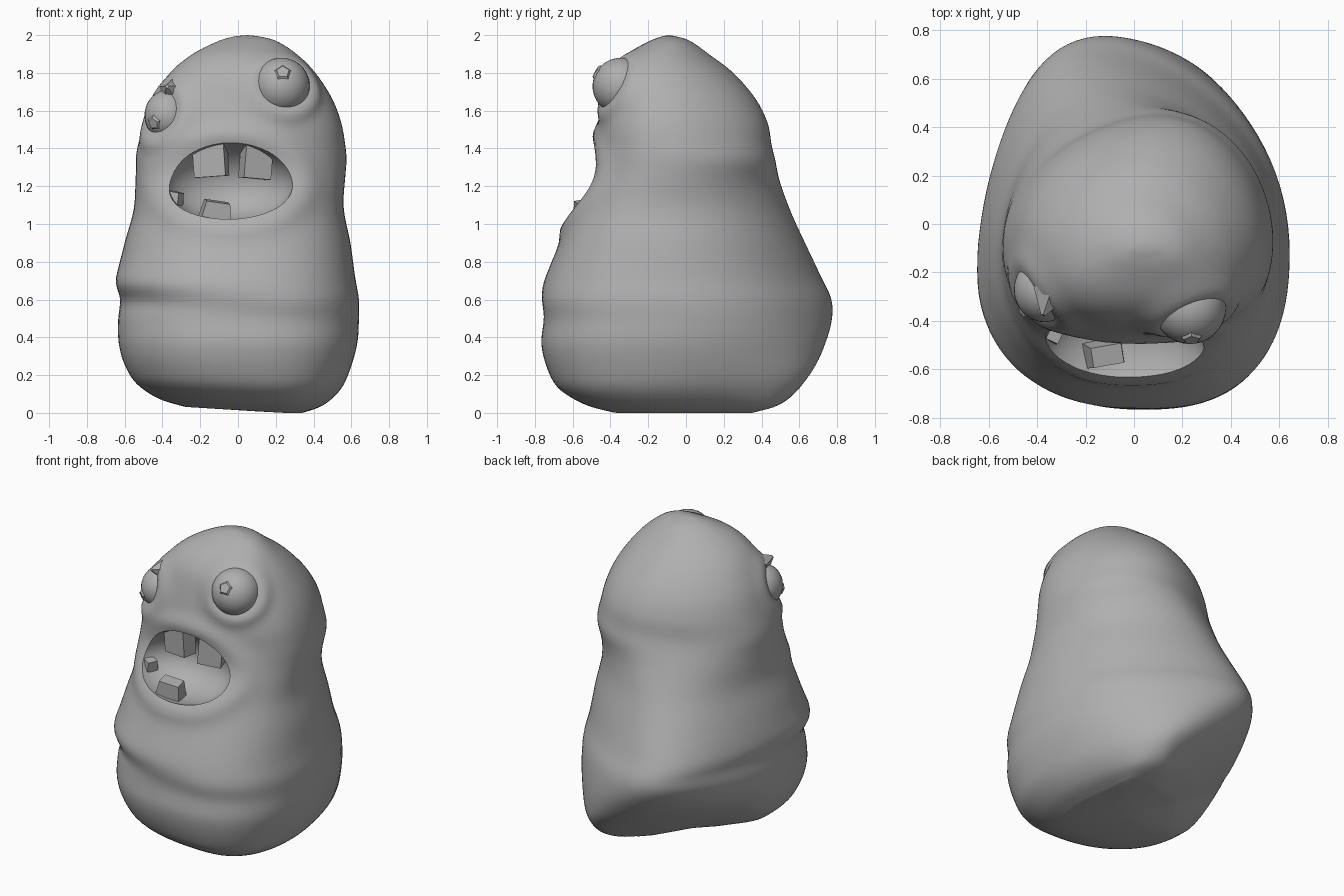
import bpy, bmesh, math
from mathutils import Vector, Euler

if "Cube" in bpy.data.objects:
    bpy.data.objects.remove(bpy.data.objects["Cube"])

grey = bpy.data.materials.new("clay grey")
grey.diffuse_color = (0.43, 0.43, 0.43, 1)
grey.use_nodes = True
grey.node_tree.nodes["Principled BSDF"].inputs["Base Color"].default_value = grey.diffuse_color

# Body rings: height, left x, right x, front y, back y, sideways lean of the back
RINGS = [
    (0.00, -0.28, 0.34, -0.40, 0.35, 0.20),
    (0.04, -0.42, 0.45, -0.54, 0.49, 0.20),
    (0.12, -0.53, 0.54, -0.67, 0.60, 0.16),
    (0.22, -0.59, 0.59, -0.73, 0.69, 0.09),
    (0.36, -0.63, 0.63, -0.765, 0.75, -0.02),
    (0.49, -0.635, 0.64, -0.755, 0.775, -0.11),
    (0.60, -0.63, 0.64, -0.765, 0.765, -0.15),
    (0.72, -0.64, 0.62, -0.74, 0.715, -0.15),
    (0.90, -0.60, 0.595, -0.67, 0.63, -0.11),
    (1.08, -0.55, 0.56, -0.595, 0.545, -0.06),
    (1.25, -0.535, 0.565, -0.505, 0.475, 0.01),
    (1.38, -0.535, 0.565, -0.475, 0.44, 0.06),
    (1.52, -0.50, 0.55, -0.465, 0.435, 0.07),
    (1.66, -0.45, 0.50, -0.435, 0.37, 0.05),
    (1.80, -0.36, 0.41, -0.39, 0.25, 0.02),
    (1.90, -0.24, 0.31, -0.31, 0.12, 0.0),
    (1.97, -0.10, 0.20, -0.19, 0.02, 0.0),
    (1.995, -0.01, 0.10, -0.12, -0.06, 0.0),
]
SEGS, STEPS = 96, 5
MOUTH = Vector((-0.045, -0.55, 1.225))
MOUTH_R = (0.34, 0.27, 0.215)
EYE_R = Vector((0.23, -0.345, 1.73))
EYE_L = Vector((-0.37, -0.27, 1.575))


def spline(a, b, c, d, t):
    return 0.5 * (2 * b + (c - a) * t + (2 * a - 5 * b + 4 * c - d) * t * t
                  + (3 * b - a - 3 * c + d) * t ** 3)


def bump(d, width):
    return math.exp(-(d / width) ** 2)


def finish(obj, angle=None):
    obj.data.materials.clear()
    obj.data.materials.append(grey)
    if angle:
        bpy.ops.object.select_all(action='DESELECT')
        obj.select_set(True)
        bpy.context.view_layer.objects.active = obj
        bpy.ops.object.shade_smooth_by_angle(angle=math.radians(angle))
    return obj


def to_object(bm, name):
    bmesh.ops.recalc_face_normals(bm, faces=bm.faces[:])
    me = bpy.data.meshes.new(name)
    bm.to_mesh(me)
    bm.free()
    obj = bpy.data.objects.new(name, me)
    bpy.context.collection.objects.link(obj)
    return obj


def sculpt(p):
    """Lips, eye rims, belly fold, nape bulge and tilted underside."""
    out = Vector((p.x, p.y + 0.05, 0)).normalized()
    front = min(1, max(0, -p.y / 0.3))
    r = math.hypot((p.x - MOUTH.x) / MOUTH_R[0], (p.z - MOUTH.z) / MOUTH_R[2])
    push = 0.025 * bump(r - 1.15, 0.27)
    for eye in (EYE_R, EYE_L):
        push += 0.03 * bump((p - eye).length - 0.165, 0.05)
    left = min(1, max(0, (0.25 - p.x) / 0.7))
    push -= 0.02 * left * bump(p.z - 0.56 + 0.04 * p.x, 0.06)
    push += 0.012 * left * bump(p.z - 0.69, 0.07)
    push *= front
    # head overhangs the back on the right, slopes smoothly on the left
    right_back = max(0, out.dot(Vector((0.66, 0.75, 0)))) ** 3
    left_back = max(0, out.dot(Vector((-0.6, 0.8, 0)))) ** 2
    push += 0.035 * right_back * bump(p.z - 1.35, 0.10)
    push += 0.015 * left_back * bump(p.z - 1.24, 0.15)
    q = p + out * push
    # underside rises to the left, most at the back
    q.z += 0.06 * max(0, 0.25 - p.x) * max(0, 1 - p.z / 0.3)
    corner = max(0, 0.53 * p.y - 0.85 * p.x - 0.12)
    back = min(1, max(0, p.y / 0.3 + 0.4))
    q.z += 0.40 * corner * back * max(0, 1 - p.z / 0.75) ** 1.5
    return q


# Body: smooth loft through the rings
bm = bmesh.new()
rings = []
n = len(RINGS)
for i in range(n - 1):
    four = [RINGS[max(0, i - 1)], RINGS[i], RINGS[i + 1], RINGS[min(n - 1, i + 2)]]
    for s in range(STEPS + (i == n - 2)):
        z, xl, xr, yf, yb, lean = (spline(*v, s / STEPS) for v in zip(*four))
        cx, hw, yw = (xl + xr) / 2, (xr - xl) / 2, yf + (yb - yf) * 0.42
        loop = []
        for k in range(SEGS):
            a = 2 * math.pi * k / SEGS
            c, sn = math.cos(a), math.sin(a)
            e = 2 / 1.9 if sn > 0 else 2 / 2.4
            x = cx + hw * math.copysign(abs(c) ** e, c)
            t = abs(sn) ** e
            y = yw + t * ((yb - yw) if sn > 0 else (yf - yw))
            x += t ** 3 * (lean if sn > 0 else 0.06 * min(1, max(0, 1.1 - z)))
            loop.append(bm.verts.new(sculpt(Vector((x, y, z)))))
        rings.append(loop)
for lo, hi in zip(rings, rings[1:]):
    for k in range(SEGS):
        j = (k + 1) % SEGS
        bm.faces.new((lo[k], lo[j], hi[j], hi[k]))
for loop, pole in ((rings[0], (0.1, -0.08, 0.008)), (rings[-1], (0.05, -0.09, 2.0))):
    v = bm.verts.new(pole)
    for k in range(SEGS):
        bm.faces.new((loop[k], loop[(k + 1) % SEGS], v))
body = to_object(bm, "body")


def ball(name, loc, radii, tilt=0.0, u=32, v=20):
    bm = bmesh.new()
    bmesh.ops.create_uvsphere(bm, u_segments=u, v_segments=v, radius=1)
    rot = Euler((tilt, 0, 0)).to_matrix()
    for w in bm.verts:
        w.co = rot @ Vector([a * b for a, b in zip(w.co, radii)]) + Vector(loc)
    return to_object(bm, name)


# Mouth hollow
cutter = ball("mouth_cutter", MOUTH, MOUTH_R, math.radians(-15), 40, 24)
mod = body.modifiers.new("mouth", 'BOOLEAN')
mod.operation, mod.solver, mod.object = 'DIFFERENCE', 'EXACT', cutter
bpy.context.view_layer.objects.active = body
body.select_set(True)
bpy.ops.object.modifier_apply(modifier="mouth")
bpy.data.objects.remove(cutter)
finish(body, 42)

# Eyeballs
finish(ball("right_eye", EYE_R, (0.15, 0.15, 0.15)), 40)
finish(ball("left_eye", EYE_L, (0.125, 0.135, 0.135)), 40)


def spike(name, loc, direction, sides, r1, r2, depth):
    bm = bmesh.new()
    bmesh.ops.create_cone(bm, cap_ends=True, segments=sides, radius1=r1,
                          radius2=r2, depth=depth)
    rot = Vector(direction).to_track_quat('Z', 'Y').to_matrix()
    for w in bm.verts:
        w.co = rot @ w.co + Vector(loc)
    return finish(to_object(bm, name))


# Pupils and brow nub
d = Vector((0.05, -0.85, 0.48)).normalized()
spike("right_pupil", EYE_R + d * 0.138, d, 5, 0.065, 0.035, 0.035)
d = Vector((-0.55, -0.75, -0.3)).normalized()
spike("left_pupil", EYE_L + d * 0.122, d, 5, 0.06, 0.03, 0.035)
spike("left_brow", (-0.36, -0.33, 1.715), (-0.3, -0.9, 0.25), 5, 0.08, 0.01, 0.10)


# Teeth: tapered blocks
def tooth(name, loc, size, rot, taper):
    bm = bmesh.new()
    bmesh.ops.create_cube(bm, size=1)
    m = Euler([math.radians(a) for a in rot]).to_matrix()
    for w in bm.verts:
        f = taper if w.co.z > 0 else 1
        p = Vector((w.co.x * size[0] * f, w.co.y * size[1] * f, w.co.z * size[2]))
        w.co = m @ p + Vector(loc)
    finish(to_object(bm, name))


tooth("upper_tooth_left", (-0.145, -0.405, 1.34), (0.17, 0.10, 0.18), (0, -4, -12), 1.0)
tooth("upper_tooth_right", (0.095, -0.405, 1.33), (0.15, 0.10, 0.18), (0, 5, 18), 1.0)
tooth("lower_tooth", (-0.12, -0.535, 1.055), (0.17, 0.11, 0.13), (8, 8, 10), 0.75)
tooth("side_tooth", (-0.335, -0.45, 1.12), (0.075, 0.08, 0.10), (0, 10, -25), 0.8)
